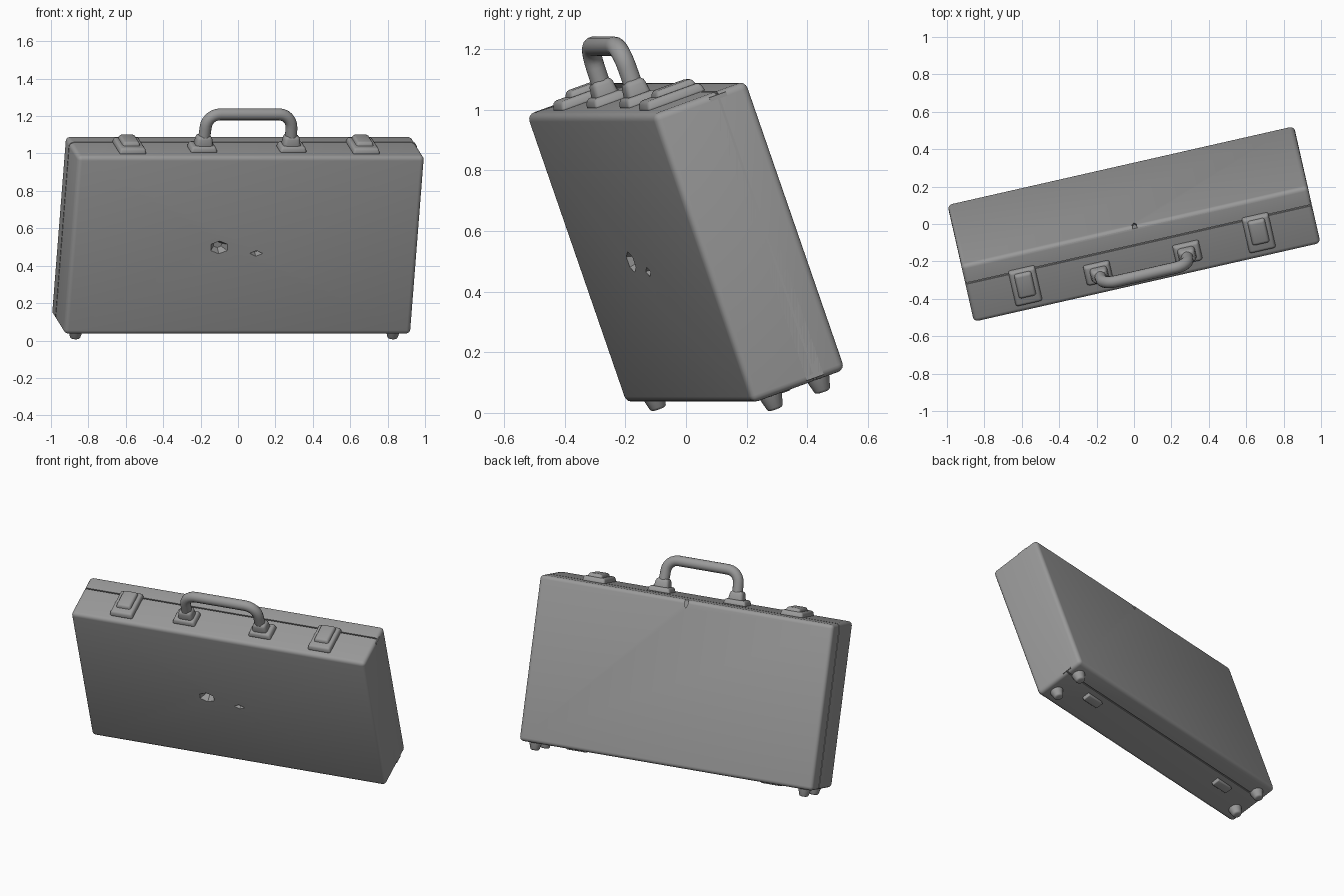
import bpy, bmesh, math
from mathutils import Matrix, Vector

cube = bpy.data.objects.get("Cube")
if cube:
    bpy.data.objects.remove(cube, do_unlink=True)

# Pose of the whole case: leaning forward and turned a little
POSE = (Matrix.Translation((0, 0, 0.563)) @ Matrix.Rotation(math.radians(12.8), 4, 'Z')
        @ Matrix.Rotation(math.radians(19.5), 4, 'X'))
W, D, H = 1.90, 0.335, 1.01
TOP, BOTTOM, SEAM = H / 2, -H / 2, 0.06

grey = bpy.data.materials.new("plain grey")
grey.use_nodes = True
color = (0.32, 0.32, 0.32, 1)
grey.diffuse_color = color
bsdf = grey.node_tree.nodes["Principled BSDF"]
bsdf.inputs["Base Color"].default_value = color
bsdf.inputs["Roughness"].default_value = 0.7


def finish(name, bm, smooth=True):
    bmesh.ops.recalc_face_normals(bm, faces=bm.faces)
    mesh = bpy.data.meshes.new(name)
    bm.to_mesh(mesh)
    bm.free()
    mesh.materials.append(grey)
    obj = bpy.data.objects.new(name, mesh)
    bpy.context.collection.objects.link(obj)
    obj.matrix_world = POSE
    if smooth:
        bpy.ops.object.select_all(action='DESELECT')
        obj.select_set(True)
        bpy.context.view_layer.objects.active = obj
        bpy.ops.object.shade_smooth_by_angle(angle=math.radians(40))
    return obj


def block(name, center, size, bevel=0.0, taper=1.0, segments=3):
    """Box with rounded edges; taper scales the end farther from the case."""
    bm = bmesh.new()
    bmesh.ops.create_cube(bm, size=1)
    for v in bm.verts:
        k = taper if v.co.z * center[2] > 0 else 1
        v.co = Vector((v.co.x * size[0] * k, v.co.y * size[1] * k, v.co.z * size[2])) + Vector(center)
    if bevel:
        bmesh.ops.bevel(bm, geom=bm.edges[:], offset=bevel, segments=segments,
                        profile=0.5, affect='EDGES')
    return finish(name, bm)


def shell(name, y0, y1, outer_y):
    """Half of the case: all edges rounded except along the seam."""
    bm = bmesh.new()
    bmesh.ops.create_cube(bm, size=1)
    for v in bm.verts:
        v.co = (v.co.x * W, y0 if v.co.y < 0 else y1, v.co.z * H)
    edges = [e for e in bm.edges
             if any(abs(v.co.y - outer_y) < 1e-4 for v in e.verts)]
    bmesh.ops.bevel(bm, geom=edges, offset=0.024, segments=4, profile=0.5, affect='EDGES')
    return finish(name, bm)


def dent(target, center, size, sides):
    """Cut a pyramid-shaped dent into the target."""
    bm = bmesh.new()
    bmesh.ops.create_cone(bm, cap_ends=True, segments=sides, radius1=1, radius2=0.3, depth=2)
    turn = Matrix.Rotation(math.radians(-90), 4, 'X')
    bmesh.ops.transform(bm, verts=bm.verts, matrix=Matrix.Translation(center)
                        @ Matrix.Diagonal((*size, 1)) @ turn)
    cutter = finish("dent_cutter", bm, smooth=False)
    cutter.hide_render = True
    mod = target.modifiers.new("dent", 'BOOLEAN')
    mod.operation, mod.solver, mod.object = 'DIFFERENCE', 'EXACT', cutter
    bpy.context.view_layer.update()
    bpy.context.view_layer.objects.active = target
    bpy.ops.object.modifier_apply(modifier=mod.name)
    bpy.data.objects.remove(cutter, do_unlink=True)


# Case body: front and back shells around a recessed core, flush on the left
front = shell("front_shell", -D / 2, SEAM - 0.004, -D / 2)
back = shell("back_shell", SEAM + 0.004, D / 2, D / 2)
block("seam_core", (0.005, SEAM, 0), (W - 0.01, 0.06, H - 0.02))

# Worn dents in the front panel and at the rear top edge
dent(front, (-0.138, -D / 2, -0.01), (0.08, 0.045, 0.055), 6)
dent(front, (0.067, -D / 2, -0.044), (0.055, 0.04, 0.025), 4)
dent(back, (0.0, D / 2, TOP - 0.02), (0.02, 0.015, 0.05), 4)

for side, s in (("right", -1), ("left", 1)):
    # Latches: tapered base with a raised tongue
    block(f"{side}_latch_base", (s * 0.64, -0.025, TOP + 0.012), (0.15, 0.21, 0.035), 0.012, 0.9)
    block(f"{side}_latch_tongue", (s * 0.64, -0.01, TOP + 0.032), (0.10, 0.15, 0.035), 0.012, 0.85)
    # Handle mounts
    block(f"{side}_handle_plate", (s * 0.245, -0.045, TOP + 0.012), (0.15, 0.12, 0.035), 0.012, 0.85)
    block(f"{side}_handle_socket", (s * 0.24, -0.045, TOP + 0.045), (0.10, 0.085, 0.07), 0.018, 0.8)
    # Hinges underneath
    block(f"{side}_hinge", (s * 0.63, 0.0, BOTTOM - 0.006), (0.13, 0.05, 0.03), 0.006)
    # Feet
    for end, y in (("front", -0.085), ("back", 0.085)):
        bm = bmesh.new()
        bmesh.ops.create_cone(bm, cap_ends=True, segments=16, radius1=0.026, radius2=0.044,
                              depth=0.065,
                              matrix=Matrix.Translation((s * 0.87, y, BOTTOM - 0.0165)))
        rim = [e for e in bm.edges if all(v.co.z < BOTTOM - 0.03 for v in e.verts)]
        bmesh.ops.bevel(bm, geom=rim, offset=0.008, segments=2, profile=0.5, affect='EDGES')
        finish(f"{side}_{end}_foot", bm)

# Carrying handle: rounded arch swept with a circular section
half, radius, grip_z = 0.235, 0.075, TOP + 0.197
arc = [(half - radius + radius * math.cos(a), grip_z - radius + radius * math.sin(a))
       for a in (math.radians(15 * i) for i in range(7))]
right_half = [(half + 0.005, TOP + 0.03)] + arc
path = right_half + [(-x, z) for x, z in reversed(right_half)]
curve = bpy.data.curves.new("handle", 'CURVE')
curve.dimensions = '3D'
curve.bevel_depth = 0.032
curve.bevel_resolution = 5
curve.use_fill_caps = True
spline = curve.splines.new('POLY')
spline.points.add(len(path) - 1)
for p, (x, z) in zip(spline.points, path):
    p.co = (x, -0.046, z, 1)
spline.use_smooth = True
curve.materials.append(grey)
handle = bpy.data.objects.new("handle", curve)
bpy.context.collection.objects.link(handle)
handle.matrix_world = POSE
